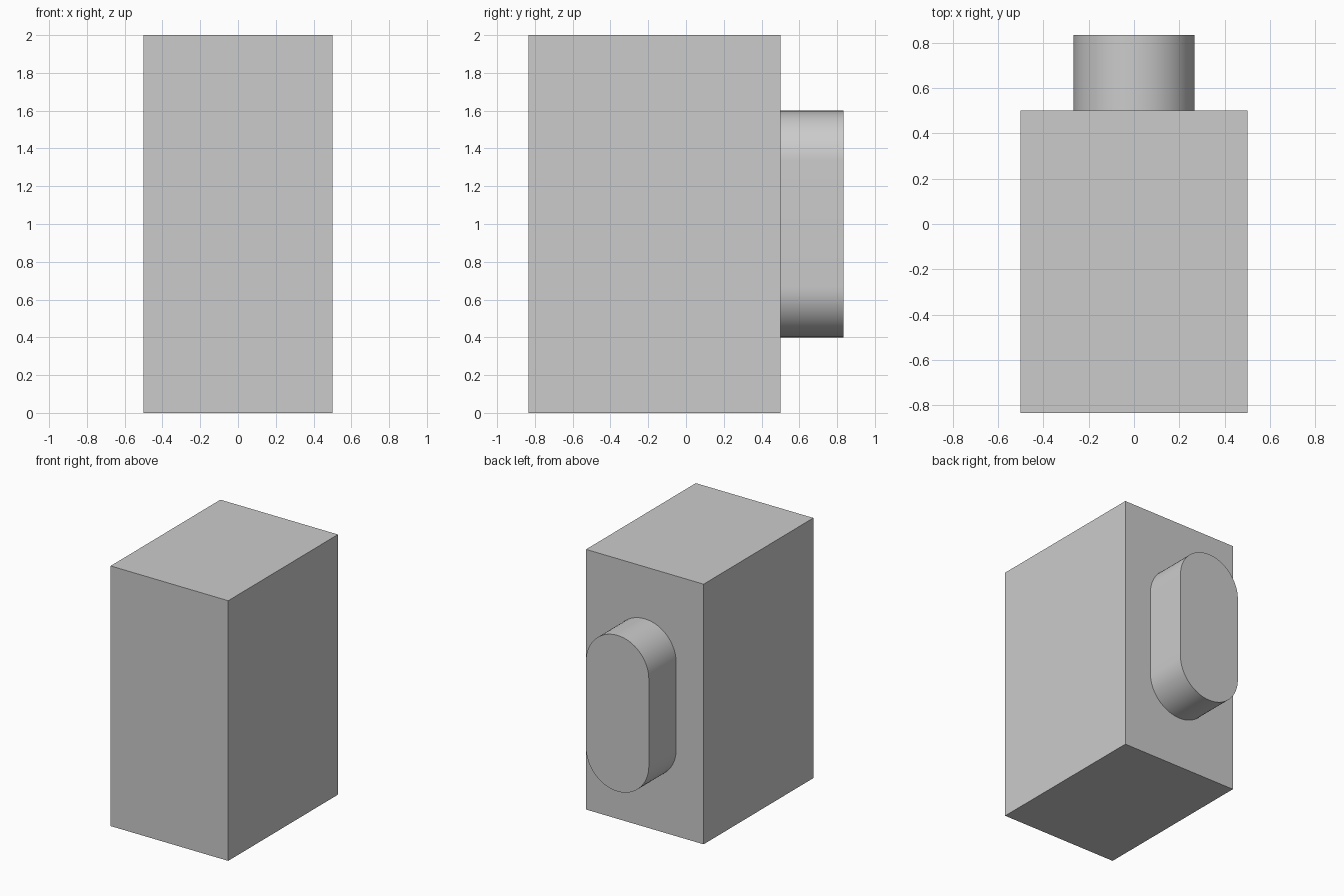
import bpy
import bmesh
from math import cos, sin, pi, radians

cube = bpy.data.objects.get("Cube")
if cube:
    bpy.data.objects.remove(cube, do_unlink=True)

FRONT, WALL, BACK = -0.833, 0.5, 0.833

# Plain grey used everywhere
grey = bpy.data.materials.new("light grey")
grey.use_nodes = True
colour = (0.6, 0.6, 0.6, 1)
grey.diffuse_color = colour
grey.node_tree.nodes["Principled BSDF"].inputs["Base Color"].default_value = colour


def extrude_profile(name, profile, y0, y1):
    """Extrude an (x, z) outline from y0 to y1."""
    bm = bmesh.new()
    face = bm.faces.new([bm.verts.new((x, y0, z)) for x, z in profile])
    new = bmesh.ops.extrude_face_region(bm, geom=[face])["geom"]
    verts = [v for v in new if isinstance(v, bmesh.types.BMVert)]
    bmesh.ops.translate(bm, verts=verts, vec=(0, y1 - y0, 0))
    bmesh.ops.recalc_face_normals(bm, faces=bm.faces)
    mesh = bpy.data.meshes.new(name)
    bm.to_mesh(mesh)
    bm.free()
    mesh.materials.append(grey)
    obj = bpy.data.objects.new(name, mesh)
    bpy.context.collection.objects.link(obj)
    return obj


def stadium(radius, low, high, steps=32):
    """Upright outline with a half circle at each end."""
    return [(radius * cos(start + pi * i / steps), z + radius * sin(start + pi * i / steps))
            for start, z in ((0, high), (pi, low)) for i in range(steps + 1)]


# Main block
extrude_profile("body", [(-0.5, 0), (0.5, 0), (0.5, 2), (-0.5, 2)], FRONT, WALL)

# Rounded boss on the back
boss = extrude_profile("back_boss", stadium(0.267, 0.667, 1.333), WALL, BACK)
bpy.ops.object.select_all(action="DESELECT")
boss.select_set(True)
bpy.context.view_layer.objects.active = boss
bpy.ops.object.shade_smooth_by_angle(angle=radians(30))
